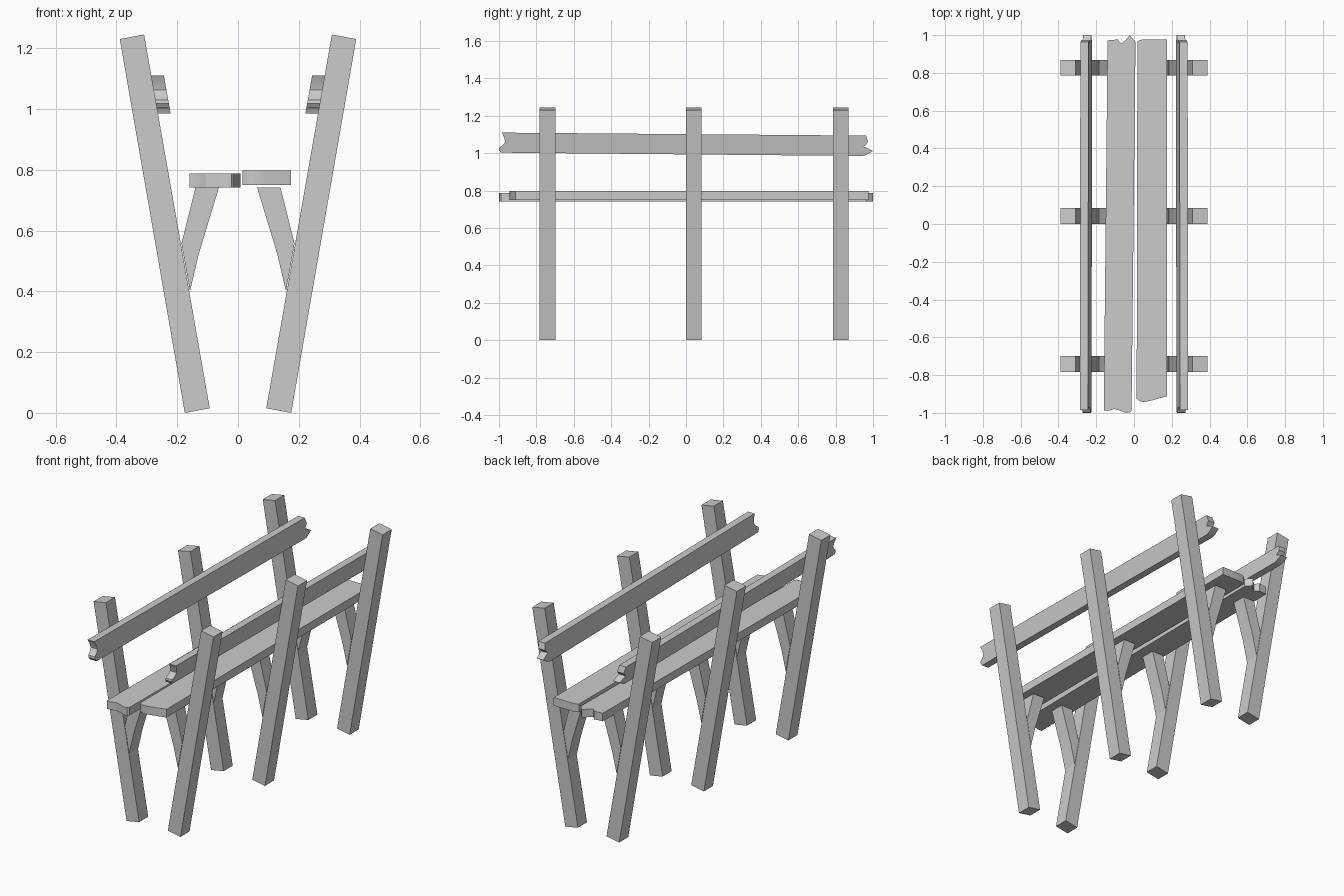
import bpy, bmesh, math
from mathutils import Vector

if "Cube" in bpy.data.objects:
    bpy.data.objects.remove(bpy.data.objects["Cube"])


def prism(name, outline, low, high, place, smooth=False):
    """Extrude a 2D outline from low to high; place(a, b, t) maps to xyz."""
    bm = bmesh.new()
    face = bm.faces.new([bm.verts.new(place(a, b, low)) for a, b in outline])
    geom = bmesh.ops.extrude_face_region(bm, geom=[face])["geom"]
    moved = [g for g in geom if isinstance(g, bmesh.types.BMVert)]
    step = Vector(place(0, 0, high)) - Vector(place(0, 0, low))
    bmesh.ops.translate(bm, verts=moved, vec=step)
    bmesh.ops.recalc_face_normals(bm, faces=bm.faces)
    mesh = bpy.data.meshes.new(name)
    bm.to_mesh(mesh)
    bm.free()
    obj = bpy.data.objects.new(name, mesh)
    bpy.context.collection.objects.link(obj)
    if smooth:
        bpy.ops.object.select_all(action='DESELECT')
        obj.select_set(True)
        bpy.context.view_layer.objects.active = obj
        bpy.ops.object.shade_smooth_by_angle(angle=math.radians(30))
    return obj


# Right-hand outlines seen from the front (x, z)
POST = [(0.093, 0.015), (0.175, 0.0), (0.389, 1.23), (0.309, 1.245)]
BRACE = [(0.063, 0.741), (0.14, 0.741), (0.186, 0.557), (0.158, 0.40), (0.129, 0.523)]
# Rail seen from the side (y, z), with broken ends
RAIL = [(-0.984, 1.11), (-0.972, 1.085), (-0.967, 1.062), (-0.975, 1.047), (-0.998, 1.03),
        (-1.0, 1.018), (-0.99, 1.003), (0.945, 0.985), (0.963, 0.99), (1.0, 1.012),
        (0.952, 1.035), (0.973, 1.058), (0.963, 1.094)]
# Seat planks seen from above (x, y)
LEFT_PLANK = [(-0.14, 0.972), (-0.087, 0.977), (-0.068, 0.955), (-0.05, 0.968), (-0.022, 1.0),
              (0.008, 0.963), (-0.013, -0.988), (-0.022, -0.998), (-0.04, -1.0),
              (-0.075, -0.987), (-0.105, -0.98), (-0.13, -0.988), (-0.16, -0.988)]
RIGHT_PLANK = [(0.018, 0.968), (0.04, 0.976), (0.175, 0.976), (0.175, -0.912), (0.09, -0.935),
               (0.05, -0.943), (0.03, -0.938), (0.014, -0.925)]

for side, s in (("left", -1), ("right", 1)):
    # Leaning posts, each with a bent brace under the seat
    for i, y in enumerate((-0.741, 0.042, 0.827)):
        across = lambda a, b, t: (s * a, t, b)
        prism(f"{side}_post_{i + 1}", POST, y - 0.042, y + 0.042, across)
        prism(f"{side}_brace_{i + 1}", BRACE, y - 0.042, y + 0.042, across)
    # Hand rail lying against the inner face of the posts
    prism(f"{side}_rail", RAIL, 0.048, 0.091,
          lambda a, b, t: (s * (t + 0.1764 * b), a, b), True)

# Two seat planks
flat = lambda a, b, t: (a, b, t)
prism("left_seat_plank", LEFT_PLANK, 0.741, 0.788, flat, True)
prism("right_seat_plank", RIGHT_PLANK, 0.75, 0.798, flat, True)
